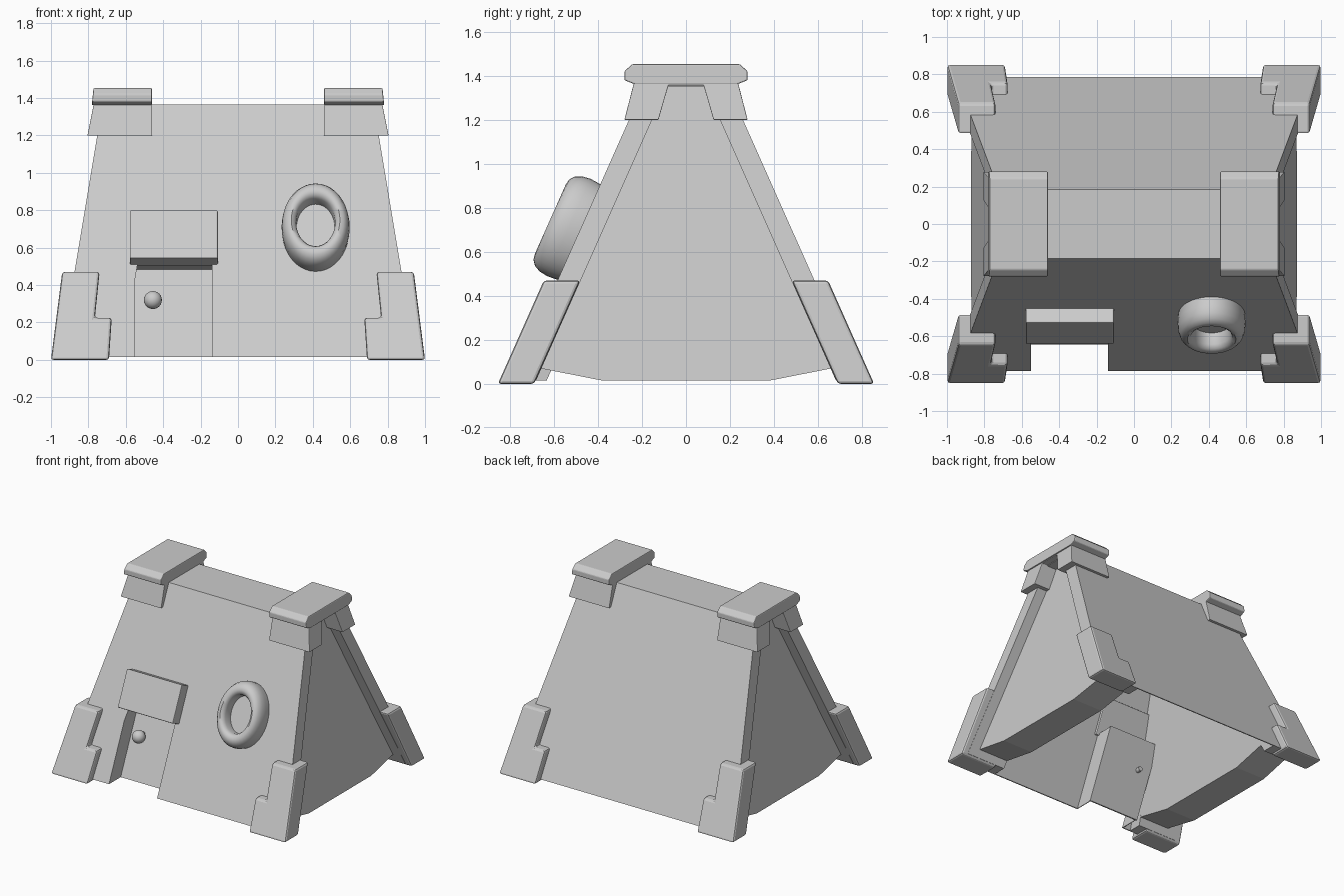
import bpy, bmesh, math
from mathutils import Vector, Matrix

if "Cube" in bpy.data.objects:
    bpy.data.objects.remove(bpy.data.objects["Cube"])

LEAN = 0.445    # wall lean: y per z
TAPER = 0.168   # gable lean: x per z
N = Vector((0, -0.914, 0.407))   # outward normal of the front wall
U = Vector((0, 0.407, 0.914))    # up the slope of the front wall
WALL = 0.793


def finish(name, bm, bevel=0, mirror=(False, False), smooth=False):
    bmesh.ops.recalc_face_normals(bm, faces=bm.faces)
    me = bpy.data.meshes.new(name)
    bm.to_mesh(me)
    bm.free()
    ob = bpy.data.objects.new(name, me)
    bpy.context.collection.objects.link(ob)
    if bevel:
        m = ob.modifiers.new("bevel", 'BEVEL')
        m.width, m.segments = bevel, 2
        m.limit_method = 'ANGLE'
    if any(mirror):
        m = ob.modifiers.new("mirror", 'MIRROR')
        m.use_axis = (mirror[0], mirror[1], False)
        m.use_mirror_merge = False
    if smooth:
        bpy.ops.object.select_all(action='DESELECT')
        ob.select_set(True)
        bpy.context.view_layer.objects.active = ob
        bpy.ops.object.shade_smooth_by_angle(angle=math.radians(45))
    return ob


def prism(name, pts, near, far, **kw):
    """Solid between two placements of the same outline."""
    bm = bmesh.new()
    a = [bm.verts.new(near(*p)) for p in pts]
    b = [bm.verts.new(far(*p)) for p in pts]
    bm.faces.new(a)
    bm.faces.new(b)
    for i in range(len(pts)):
        j = (i + 1) % len(pts)
        bm.faces.new((a[i], a[j], b[j], b[i]))
    return finish(name, bm, **kw)


def leaning(name, pts, offset, thick, back=False, **kw):
    """Slab with an (x, z) outline, parallel to the sloping walls."""
    s = 1 if back else -1
    return prism(name, pts,
                 lambda x, z: (x, s * (offset - LEAN * z), z),
                 lambda x, z: (x, s * (offset - thick - LEAN * z), z), **kw)


# Thin sloping front and back walls, the front one with a door opening
top = [(0.725, 1.365), (-0.725, 1.365)]
leaning("front_wall", [(-0.95, 0.015), (-0.55, 0.015), (-0.55, 0.51), (-0.14, 0.51),
                       (-0.14, 0.015), (0.95, 0.015)] + top, WALL, 0.008)
leaning("back_wall", [(-0.95, 0.015), (0.95, 0.015)] + top, WALL, 0.008, back=True)

# Thick rims where the walls overhang the gables
leaning("gable_rim", [(0.95, 0.015), (0.725, 1.365), (0.395, 1.365), (0.62, 0.015)],
        WALL, 0.105, mirror=(True, True))

# Flat ridge joining the walls
prism("ridge", [(-0.185, 1.365), (0.185, 1.365), (0.185, 1.352), (-0.185, 1.352)],
      lambda y, z: (0.953 - TAPER * z, y, z), lambda y, z: (-0.953 + TAPER * z, y, z))

# Recessed gable walls
prism("gable_wall", [(-0.66, 0.07), (-0.38, 0.015), (0.38, 0.015), (0.66, 0.07),
                     (0.10, 1.355), (-0.10, 1.355)],
      lambda y, z: (0.873 - TAPER * z, y, z), lambda y, z: (0.623 - TAPER * z, y, z),
      mirror=(True, False))

# Corner feet
leaning("corner_foot", [(1.0, 0), (0.94, 0.47), (0.74, 0.47), (0.765, 0.225),
                        (0.675, 0.225), (0.69, 0)],
        0.855, 0.165, bevel=0.014, mirror=(True, True))

# Ridge caps: inverted U below, wide slab on top
cap_out = lambda y, z: (0.805 - 0.2 * (z - 1.2), y, z)
cap_in = lambda y, z: (0.46, y, z)
prism("cap_saddle", [(-0.28, 1.2), (-0.235, 1.375), (0.235, 1.375), (0.28, 1.2),
                     (0.125, 1.2), (0.08, 1.357), (-0.08, 1.357), (-0.125, 1.2)],
      cap_out, cap_in, bevel=0.003, mirror=(True, False))
prism("cap_top", [(-0.235, 1.362), (-0.28, 1.38), (-0.28, 1.42), (-0.245, 1.453),
                  (0.245, 1.453), (0.28, 1.42), (0.28, 1.38), (0.235, 1.362)],
      lambda y, z: (0.782 - 0.1 * (z - 1.36), y, z), cap_in, bevel=0.006, mirror=(True, False))

# Recessed door, its lining and the sloping lintel above it
leaning("door", [(-0.56, 0.015), (-0.13, 0.015), (-0.13, 0.52), (-0.56, 0.52)], 0.65, 0.01)
leaning("door_lining", [(-0.555, 0.015), (-0.55, 0.015), (-0.55, 0.51), (-0.14, 0.51),
                        (-0.14, 0.015), (-0.135, 0.015), (-0.135, 0.518), (-0.555, 0.518)],
        WALL - 0.004, 0.145)
prism("door_lintel", [(-0.56, 0.515), (-0.435, 0.483), (-0.42, 0.515)],
      lambda y, z: (-0.55, y, z), lambda y, z: (-0.14, y, z))

# Door canopy: block standing square on the wall
face = Vector((-0.343, -0.585, 0.6725))
bm = bmesh.new()
bmesh.ops.create_cube(bm, size=1)
for v in bm.verts:
    c = v.co.copy()
    v.co = face + Vector((c.x * 0.47, 0, 0)) + U * (c.z * 0.28) + N * ((c.y - 0.5) * 0.11)
finish("door_canopy", bm, bevel=0.006)

# Door knob and stem
knob = Vector((-0.455, -0.56, 0.32))
bm = bmesh.new()
bmesh.ops.create_uvsphere(bm, u_segments=20, v_segments=12, radius=0.048,
                          matrix=Matrix.Translation(knob))
bmesh.ops.create_cone(bm, cap_ends=True, segments=12, radius1=0.018, radius2=0.018, depth=0.1,
                      matrix=Matrix.Translation(knob + Vector((0, 0.04, 0)))
                      @ Matrix.Rotation(math.pi / 2, 4, 'X'))
finish("door_knob", bm, smooth=True)

# Oval window: (radius, height) section swept around the wall normal, closed by a pane
section = [(0.178, -0.01), (0.182, 0.05), (0.178, 0.09), (0.167, 0.12), (0.15, 0.138),
           (0.13, 0.143), (0.113, 0.132), (0.104, 0.11), (0.102, 0.045)]
centre = Vector((0.415, -(WALL - LEAN * 0.69), 0.69))
SEG = 40
bm = bmesh.new()
rings = []
for i in range(SEG):
    t = 2 * math.pi * i / SEG
    d = Vector((math.cos(t), 0, 0)) + U * (1.33 * math.sin(t))
    rings.append([bm.verts.new(centre + d * r + N * h) for r, h in section])
for i in range(SEG):
    a, b = rings[i], rings[(i + 1) % SEG]
    for k in range(len(section) - 1):
        bm.faces.new((a[k], a[k + 1], b[k + 1], b[k]))
bm.faces.new([r[-1] for r in rings])
bm.faces.new([r[0] for r in rings])
finish("window", bm, smooth=True)
